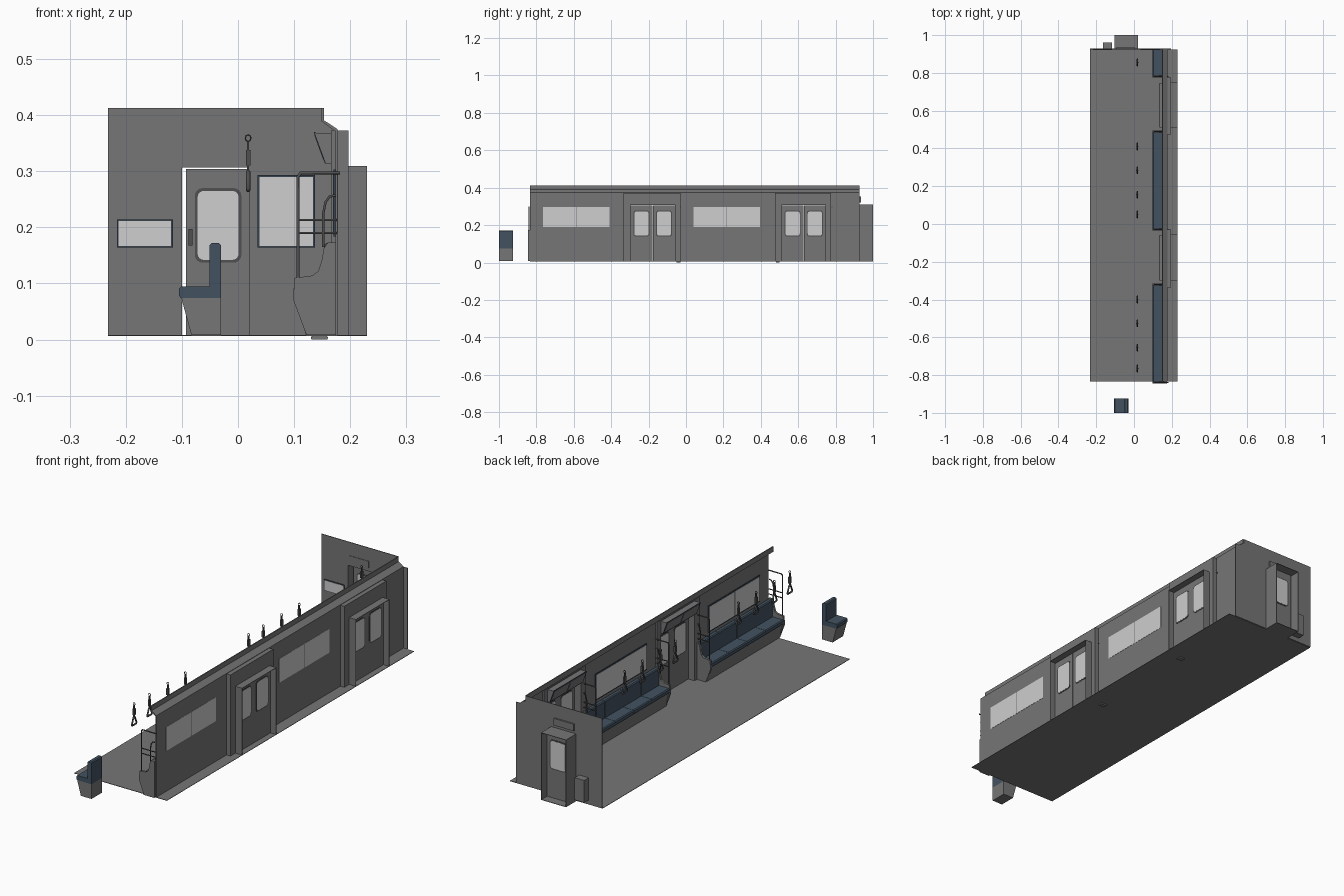
import bpy, bmesh, math
from mathutils import Vector

if "Cube" in bpy.data.objects:
    bpy.data.objects.remove(bpy.data.objects["Cube"])


def material(name, col):
    m = bpy.data.materials.new(name)
    m.diffuse_color = (*col, 1)
    m.use_nodes = True
    m.node_tree.nodes["Principled BSDF"].inputs["Base Color"].default_value = m.diffuse_color
    return m


GREY = material("panel grey", (0.18, 0.18, 0.18))
GLASS = material("window light grey", (0.62, 0.62, 0.62))
BLUE = material("seat blue", (0.055, 0.085, 0.12))
FRAME = material("frame dark blue", (0.035, 0.055, 0.08))
DARK = material("dark metal", (0.08, 0.08, 0.08))


def finish(name, bm, mat):
    bmesh.ops.recalc_face_normals(bm, faces=bm.faces)
    me = bpy.data.meshes.new(name)
    bm.to_mesh(me)
    bm.free()
    me.materials.append(mat)
    ob = bpy.data.objects.new(name, me)
    bpy.context.collection.objects.link(ob)
    return ob


def prism(name, pts, axis, a, b, mat):
    """Extrude a profile: axis y takes (x, z) points, axis x takes (y, z) points."""
    bm = bmesh.new()
    co = (lambda p, d: (p[0], d, p[1])) if axis == 'y' else (lambda p, d: (d, p[0], p[1]))
    va = [bm.verts.new(co(p, a)) for p in pts]
    vb = [bm.verts.new(co(p, b)) for p in pts]
    n = len(pts)
    bm.faces.new(va)
    bm.faces.new(vb[::-1])
    for i in range(n):
        bm.faces.new((va[i], va[(i + 1) % n], vb[(i + 1) % n], vb[i]))
    return finish(name, bm, mat)


def box(name, x0, x1, y0, y1, z0, z1, mat):
    return prism(name, [(x0, z0), (x1, z0), (x1, z1), (x0, z1)], 'y', y0, y1, mat)


def rounded(u0, u1, z0, z1, r, n=4):
    pts = []
    for k, (cu, cz) in enumerate([(u1 - r, z1 - r), (u0 + r, z1 - r), (u0 + r, z0 + r), (u1 - r, z0 + r)]):
        for i in range(n + 1):
            t = math.pi / 2 * (k + i / n)
            pts.append((cu + r * math.cos(t), cz + r * math.sin(t)))
    return pts


def tube(name, pts, r, mat, closed=False):
    cu = bpy.data.curves.new(name, 'CURVE')
    cu.dimensions = '3D'
    cu.bevel_depth = r
    cu.bevel_resolution = 1
    cu.use_fill_caps = True
    sp = cu.splines.new('POLY')
    sp.points.add(len(pts) - 1)
    for p, q in zip(sp.points, pts):
        p.co = (*q, 1)
    sp.use_cyclic_u = closed
    tmp = bpy.data.objects.new(name + "_path", cu)
    bpy.context.collection.objects.link(tmp)
    me = bpy.data.meshes.new_from_object(tmp.evaluated_get(bpy.context.evaluated_depsgraph_get()))
    bpy.data.objects.remove(tmp)
    me.materials.clear()
    me.materials.append(mat)
    for p in me.polygons:
        p.use_smooth = len(p.vertices) == 4
    ob = bpy.data.objects.new(name, me)
    bpy.context.collection.objects.link(ob)


F = 0.008            # floor level
Y0, Y1 = -0.835, 0.925

# Floor and the small studs under it
box("floor", -0.232, 0.23, Y0, Y1, F - 0.002, F, GREY)
for y in (-0.04, 0.49):
    prism("floor_stud", rounded(0.13, 0.16, 0, F - 0.002, 0.002), 'y', y - 0.01, y + 0.01, GREY)

# End wall with a doorway notch
prism("end_wall", [(-0.232, F), (-0.1, F), (-0.1, 0.309), (0.022, 0.309), (0.022, F), (0.197, F),
                   (0.197, 0.373), (0.175, 0.373), (0.15, 0.39), (0.15, 0.413), (-0.232, 0.413)],
      'y', Y1, Y1 + 0.003, GREY)
for x in (-0.102, 0.02):
    box("end_door_jamb", x, x + 0.002, Y1, 1.0, F, 0.309, GREY)
box("end_door_roof", -0.102, 0.022, Y1, 1.0, 0.307, 0.309, GREY)
box("end_door_sill", -0.102, 0.022, Y1, 1.0, F - 0.002, F, GREY)
box("end_door", -0.093, 0.02, 0.955, 0.96, F, 0.304, GREY)
prism("end_door_window_frame", rounded(-0.077, 0.006, 0.137, 0.27, 0.014), 'y', 0.953, 0.962, DARK)
prism("end_door_window", rounded(-0.072, 0.001, 0.142, 0.265, 0.011), 'y', 0.9525, 0.9625, GLASS)
box("end_door_handle", -0.088, -0.081, 0.95, 0.955, 0.168, 0.197, DARK)

# End wall windows, sign panel and equipment box
for x0, x1, z0, z1 in ((-0.216, -0.116, 0.164, 0.214), (0.035, 0.137, 0.164, 0.293)):
    box("end_window_frame", x0, x1, Y1 - 0.004, Y1, z0, z1, FRAME)
    box("end_window", x0 + 0.003, x1 - 0.003, Y1 - 0.005, Y1 - 0.003, z0 + 0.003, z1 - 0.003, GLASS)
box("sign_panel", -0.095, 0.005, Y1 - 0.002, Y1 + 0.01, 0.322, 0.353, GREY)
box("equipment_box", -0.165, -0.117, Y1 - 0.001, 0.96, 0.028, 0.128, GREY)

# Side wall panels and ceiling cove
for a, b in ((Y0, -0.335), (-0.03, 0.475), (0.775, Y1)):
    box("side_wall", 0.1735, 0.1775, a, b, F, 0.373, GREY)
prism("ceiling_cove", [(0.1775, 0.37), (0.1775, 0.375), (0.153, 0.391), (0.153, 0.413), (0.149, 0.413),
                       (0.149, 0.389), (0.172, 0.372)], 'y', Y0, Y1, GREY)

# Side windows: two panes each, blue frame on the inside
for y in (-0.765, 0.04):
    box("side_window_frame", 0.170, 0.1735, y - 0.005, y + 0.36, 0.184, 0.303, FRAME)
    for k in range(2):
        box("side_window", 0.169, 0.1785, y + k * 0.179, y + k * 0.179 + 0.176, 0.19, 0.298, GLASS)

# Door bays
for a, b in ((-0.335, -0.03), (0.475, 0.775)):
    d0, d1 = a + 0.037, b - 0.028
    box("bay_pillar", 0.166, 0.197, a, d0, F, 0.373, GREY)
    box("bay_pillar", 0.166, 0.197, d1, b, F, 0.373, GREY)
    box("bay_header", 0.166, 0.197, d0, d1, 0.307, 0.373, GREY)
    # Jamb shell standing outside the wall
    box("door_jamb", 0.195, 0.23, d0 - 0.002, d0, F, 0.309, GREY)
    box("door_jamb", 0.195, 0.23, d1, d1 + 0.002, F, 0.309, GREY)
    box("door_hood", 0.195, 0.23, d0 - 0.002, d1 + 0.002, 0.307, 0.309, GREY)
    # Sliding door leaves with rounded windows
    mid = (d0 + d1) / 2
    for p, q in ((d0, mid - 0.001), (mid + 0.001, d1)):
        c = (p + q) / 2
        box("door_leaf", 0.197, 0.202, p, q, F, 0.305, GREY)
        prism("door_window_frame", rounded(c - 0.043, c + 0.043, 0.139, 0.278, 0.014), 'x', 0.1955, 0.2035, DARK)
        prism("door_window", rounded(c - 0.038, c + 0.038, 0.144, 0.273, 0.011), 'x', 0.195, 0.204, GLASS)
    # Slanted information board above the door
    prism("door_board", [(0.137, 0.368), (0.157, 0.314), (0.17, 0.312), (0.17, 0.368)], 'y', d0, d1, GREY)
    prism("door_board_frame", [(0.135, 0.37), (0.155, 0.314), (0.157, 0.314), (0.138, 0.37)],
          'y', d0, d1, FRAME)
    for p, q in ((d0 + 0.006, mid - 0.004), (mid + 0.004, d1 - 0.006)):
        prism("door_board_screen", [(0.1355, 0.365), (0.1525, 0.319), (0.155, 0.319), (0.138, 0.365)],
              'y', p, q, GREY)


def seat(name, x, a, b, n):
    """Seat run with its front edge at x: tapered base and n cushions."""
    prism(name + "_base", [(x + 0.022, F), (x + 0.075, F), (x + 0.075, 0.074), (x + 0.004, 0.074)],
          'y', a, b, GREY)
    w = (b - a) / n
    g = 0.0007 if n > 1 else 0
    for i in range(n):
        p, q = a + i * w + g, a + (i + 1) * w - g
        prism(name + "_cushion", [(x + 0.003, 0.074), (x + 0.075, 0.074), (x + 0.075, 0.168), (x + 0.071, 0.172),
                                  (x + 0.058, 0.172), (x + 0.054, 0.168), (x + 0.054, 0.095),
                                  (x + 0.004, 0.095), (x, 0.091), (x, 0.078)], 'y', p, q, BLUE)


# Single seat and the benches
seat("single_seat", -0.105, -1.0, -0.925, 1)
for a, b, n in ((-0.84, -0.32, 4), (-0.03, 0.49, 4), (0.78, 0.924, 2)):
    seat("bench", 0.099, a, b, n)
    for y in (a, b):
        if y > 0.9:
            continue
        # Curved end panel
        prism("bench_end_panel", [(0.122, F), (0.098, 0.072), (0.101, 0.11), (0.132, 0.114), (0.143, 0.122),
                                  (0.149, 0.14), (0.153, 0.163), (0.16, 0.173), (0.1745, 0.173), (0.1745, F)],
              'y', y - 0.005, y + 0.005, GREY)
        # Grab rails beside the bench
        tube("grab_pole", [(0.107, y, 0.1), (0.107, y, 0.29), (0.112, y, 0.297), (0.182, y, 0.297)], 0.003, DARK)
        for z in (0.19, 0.213):
            tube("grab_bar", [(0.107, y, z), (0.176, y, z)], 0.0022, DARK)
        tube("curved_bar", [(0.174, y, 0.257), (0.163, y, 0.255), (0.156, y, 0.245), (0.152, y, 0.225),
                            (0.152, y, 0.165)], 0.0025, DARK)

# Hanging straps
X = 0.018
for y in (0.855, 0.41, 0.285, 0.155, 0.05, -0.4, -0.525, -0.655, -0.765):
    tube("strap_ring", [(X + 0.005 * math.cos(t * math.pi / 4), y, 0.359 + 0.006 * math.sin(t * math.pi / 4))
                        for t in range(8)], 0.0014, DARK, True)
    box("strap_band", X - 0.002, X + 0.002, y - 0.004, y + 0.004, 0.295, 0.354, DARK)
    box("strap_sleeve", X - 0.004, X + 0.004, y - 0.006, y + 0.006, 0.31, 0.338, DARK)
    tube("strap_handle", [(X, y - 0.005, 0.299), (X, y + 0.005, 0.299), (X, y + 0.017, 0.27), (X, y + 0.014, 0.266),
                          (X, y - 0.014, 0.266), (X, y - 0.017, 0.27)], 0.004, DARK, True)
